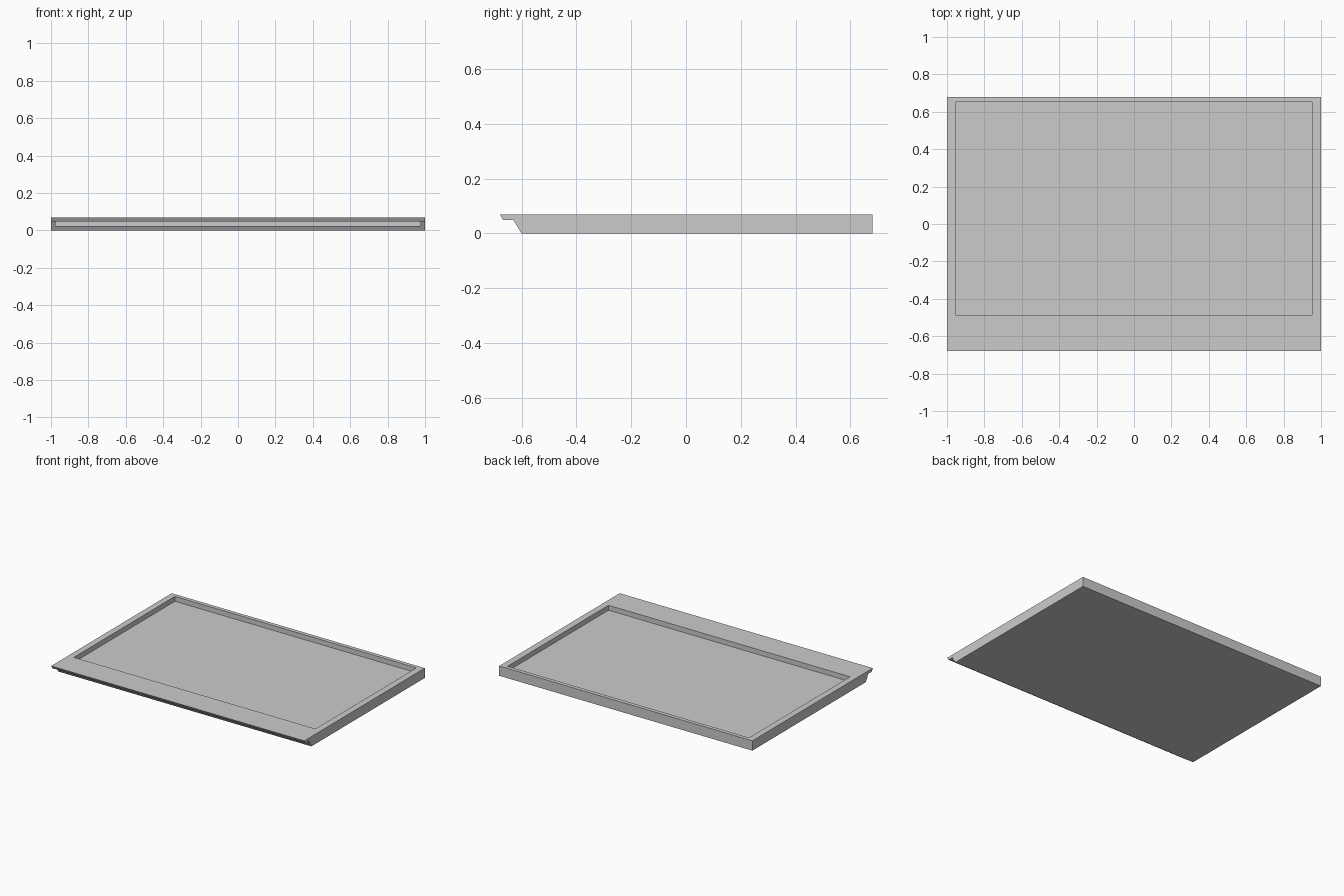
import bpy, bmesh

if "Cube" in bpy.data.objects:
    bpy.data.objects.remove(bpy.data.objects["Cube"])

grey = bpy.data.materials.new("light grey")
grey.diffuse_color = (0.6, 0.6, 0.6, 1)
grey.use_nodes = True
grey.node_tree.nodes["Principled BSDF"].inputs["Base Color"].default_value = grey.diffuse_color


def extrude_profile(name, points, x0, x1):
    """Extrude a closed (y, z) outline along x."""
    bm = bmesh.new()
    face = bm.faces.new([bm.verts.new((x0, y, z)) for y, z in points])
    ext = bmesh.ops.extrude_face_region(bm, geom=[face])
    verts = [v for v in ext["geom"] if isinstance(v, bmesh.types.BMVert)]
    bmesh.ops.translate(bm, verts=verts, vec=(x1 - x0, 0, 0))
    bmesh.ops.recalc_face_normals(bm, faces=bm.faces)
    mesh = bpy.data.meshes.new(name)
    bm.to_mesh(mesh)
    bm.free()
    mesh.materials.append(grey)
    obj = bpy.data.objects.new(name, mesh)
    bpy.context.collection.objects.link(obj)
    return obj


def cut(target, name, x0, x1, y0, y1, z0, z1):
    """Subtract a box from the target."""
    box = extrude_profile(name, [(y0, z0), (y1, z0), (y1, z1), (y0, z1)], x0, x1)
    box.hide_render = True
    box.hide_viewport = True
    mod = target.modifiers.new(name, "BOOLEAN")
    mod.operation = "DIFFERENCE"
    mod.solver = "EXACT"
    mod.object = box


# Tray body with an overhanging front lip and a sloped front
tray = extrude_profile("tray", [
    (-0.68, 0.07), (-0.667, 0.049), (-0.63, 0.049), (-0.60, 0.0),
    (0.68, 0.0), (0.68, 0.07)], -1, 1)

# Shallow rectangular recess in the top
cut(tray, "top_recess_cutter", -0.955, 0.953, -0.487, 0.652, 0.035, 0.1)

# Long finger groove under the front lip
cut(tray, "front_groove_cutter", -0.975, 0.975, -0.66, -0.59, 0.023, 0.0485)
